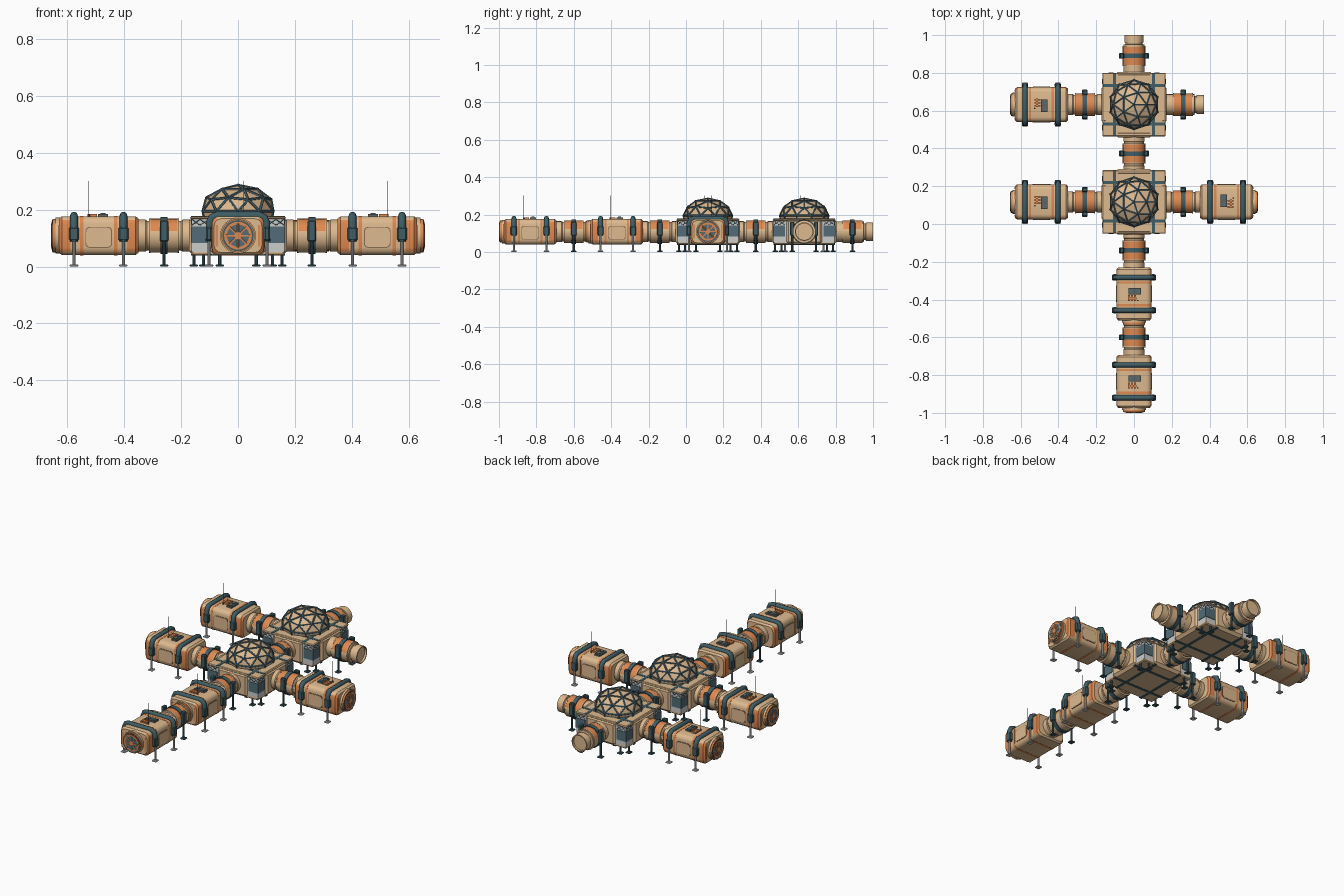
import bpy, bmesh
from math import pi, sin, cos
from mathutils import Matrix, Vector

if "Cube" in bpy.data.objects:
    bpy.data.objects.remove(bpy.data.objects["Cube"])

COLOURS = {
    "tan": (0.73, 0.49, 0.275), "orange": (0.74, 0.25, 0.08),
    "teal": (0.085, 0.15, 0.18), "slate": (0.05, 0.11, 0.13),
    "light_grey": (0.60, 0.61, 0.60), "brown": (0.25, 0.15, 0.08),
    "dark_grey": (0.12, 0.125, 0.12),
}
MATS = []
for name, rgb in COLOURS.items():
    m = bpy.data.materials.new(name)
    m.use_nodes = True
    m.diffuse_color = (*rgb, 1)
    m.node_tree.nodes["Principled BSDF"].inputs["Base Color"].default_value = (*rgb, 1)
    MATS.append(m)
TAN, ORANGE, TEAL, SLATE, GREY, BROWN, DARK = range(len(MATS))
AXIS = 0.109  # height of the tube axis


def paint(verts, mat):
    for f in {f for v in verts for f in v.link_faces}:
        f.material_index = mat


def box(bm, centre, size, mat, bevel=0):
    mx = Matrix.Translation(centre) @ Matrix.Diagonal((*size, 1))
    verts = bmesh.ops.create_cube(bm, size=1, matrix=mx)["verts"]
    paint(verts, mat)
    if bevel:
        edges = list({e for v in verts for e in v.link_edges})
        bmesh.ops.bevel(bm, geom=edges, offset=bevel, segments=1, affect="EDGES", material=-1)


def rod(bm, a, b, r, mat, n=8):
    a, b = Vector(a), Vector(b)
    turn = (b - a).to_track_quat("Z", "Y").to_matrix().to_4x4()
    verts = bmesh.ops.create_cone(bm, cap_ends=True, segments=n, radius1=r, radius2=r,
                                  depth=(b - a).length,
                                  matrix=Matrix.Translation((a + b) / 2) @ turn)["verts"]
    paint(verts, mat)


def skin(bm, rings, mat):
    """Bridge closed point rings and cap both ends."""
    rows = [[bm.verts.new(p) for p in ring] for ring in rings]
    faces = [bm.faces.new(rows[0]), bm.faces.new(rows[-1])]
    n = len(rows[0])
    for a, b in zip(rows, rows[1:]):
        faces += [bm.faces.new((a[i], a[(i + 1) % n], b[(i + 1) % n], b[i])) for i in range(n)]
    for f in faces:
        f.material_index = mat
    bmesh.ops.recalc_face_normals(bm, faces=faces)
    return faces


def lathe(bm, profile, mat, n=24):
    angles = [2 * pi * i / n for i in range(n)]
    return skin(bm, [[(x, r * cos(a), AXIS + r * sin(a)) for a in angles] for x, r in profile], mat)


def rounded_ring(x, hw, hh, c):
    pts = []
    for k, (sy, sz) in enumerate([(1, 1), (-1, 1), (-1, -1), (1, -1)]):
        for j in range(4):
            a = k * pi / 2 + j * pi / 6
            pts.append((x, sy * (hw - c) + c * cos(a), AXIS + sz * (hh - c) + c * sin(a)))
    return pts


def side_plate(bm, y0, y1, hw, hh, mat):
    ring = rounded_ring(0, hw, hh, 0.014)
    skin(bm, [[(u, y, z - 0.006) for _, u, z in ring] for y in (y0, y1)], mat)


def leg(bm, x, y, top, mat):
    rod(bm, (x, y, 0.004), (x, y, top), 0.0055, mat)
    box(bm, (x, y, 0.004), (0.03, 0.03, 0.008), mat, 0.003)


def finish(name, bm, smooth=True):
    if smooth:
        for f in bm.faces:
            f.smooth = True
        for e in bm.edges:
            e.smooth = e.calc_face_angle(0) < 0.6
    me = bpy.data.meshes.new(name)
    bm.to_mesh(me)
    bm.free()
    for m in MATS:
        me.materials.append(m)
    return me


def support_arch(name, w, top, low, r):
    """Tubular inverted U that straddles a body."""
    c = 0.025
    path = [(-w, low), (-w, top - c), (-w + c * 0.3, top - c * 0.3), (-w + c, top),
            (w - c, top), (w - c * 0.3, top - c * 0.3), (w, top - c), (w, low)]
    cu = bpy.data.curves.new(name, "CURVE")
    cu.dimensions, cu.bevel_depth, cu.bevel_resolution, cu.use_fill_caps = "3D", r, 2, True
    sp = cu.splines.new("POLY")
    sp.points.add(len(path) - 1)
    for p, (y, z) in zip(sp.points, path):
        p.co = (0, y, z, 1)
    ob = bpy.data.objects.new(name, cu)
    me = bpy.data.meshes.new_from_object(ob)
    bpy.data.objects.remove(ob)
    me.materials.clear()
    me.materials.append(MATS[SLATE])
    return me


# Habitat body: rounded box along x with orange side ends
bm = bmesh.new()
stations = [-0.14, -0.13, -0.1, 0.1, 0.13, 0.14]
rings = [rounded_ring(x, 0.092 - 0.008 * (abs(x) > 0.135), 0.068 - 0.008 * (abs(x) > 0.135), 0.026)
         for x in stations]
for f in skin(bm, rings, TAN):
    x, nrm = abs(f.calc_center_median().x), f.normal
    if abs(nrm.x) < 0.9 and x > 0.1 and abs(nrm.z) < 0.6:
        f.material_index = ORANGE
# Stripes on the roof and walls, edge strips on the ends, framed side panels
for s in (-1, 1):
    skin(bm, [rounded_ring(s * x, 0.093, 0.069, 0.026) for x in (0.054, 0.066)], ORANGE)
    side_plate(bm, s * 0.085, s * 0.0935, 0.047, 0.037, BROWN)
    side_plate(bm, s * 0.085, s * 0.0950, 0.044, 0.034, TAN)
    box(bm, (0.14, s * 0.074, AXIS), (0.004, 0.009, 0.075), ORANGE)
body = finish("habitat_body", bm)

# Round end door with spoked wheel
bm = bmesh.new()
lathe(bm, [(0.135, 0.063), (0.152, 0.063)], TAN)
lathe(bm, [(0.15, 0.059), (0.162, 0.059)], ORANGE)
lathe(bm, [(0.15, 0.055), (0.1635, 0.055)], SLATE)
lathe(bm, [(0.15, 0.049), (0.1655, 0.049)], ORANGE)
lathe(bm, [(0.15, 0.039), (0.166, 0.039)], TEAL)
lathe(bm, [(0.15, 0.013), (0.1675, 0.013)], ORANGE)
for i in range(8):
    a = i * pi / 4
    rod(bm, (0.1635, 0, AXIS), (0.1635, 0.042 * cos(a), AXIS + 0.042 * sin(a)), 0.0045, ORANGE, 6)
door = finish("end_door", bm)

# Roof equipment and antenna
bm = bmesh.new()
box(bm, (-0.015, 0.005, 0.18), (0.034, 0.066, 0.012), DARK)
for y in (-0.012, 0.022):
    box(bm, (-0.015, y, 0.187), (0.016, 0.02, 0.004), TEAL)
box(bm, (0.024, -0.01, 0.18), (0.01, 0.044, 0.01), ORANGE)
for y in (-0.026, -0.01, 0.006):
    box(bm, (0.022, y, 0.18), (0.032, 0.01, 0.012), ORANGE)
rod(bm, (0.035, 0.02, 0.17), (0.035, 0.02, 0.302), 0.0013, DARK, 6)
rod(bm, (0.035, 0.02, 0.17), (0.035, 0.02, 0.185), 0.004, DARK)
roof_gear = finish("roof_equipment", bm, False)

# Habitat legs and clamps
bm = bmesh.new()
for x in (-0.087, 0.087):
    for y in (-0.102, 0.102):
        leg(bm, x, y, 0.1, GREY)
        box(bm, (x, y, 0.115), (0.034, 0.022, 0.05), SLATE, 0.005)
habitat_legs = finish("habitat_legs", bm)
habitat_arch = support_arch("habitat_arch", 0.1, 0.18, 0.088, 0.0135)


# Connecting tubes: stepped tan tube with an orange upper cover
def tube(name, profile, mid):
    b = bmesh.new()
    lathe(b, profile, TAN)
    for f in lathe(b, [(mid - 0.05, 0.06), (mid + 0.05, 0.06)], TAN):
        if f.normal.z > 0.35:
            f.material_index = ORANGE
    for x in (mid - 0.05, mid + 0.05):
        lathe(b, [(x - 0.003, 0.061), (x + 0.003, 0.061)], TAN)
    lathe(b, [(mid - 0.012, 0.065), (mid + 0.012, 0.065)], SLATE)
    for y in (-0.064, 0.064):
        leg(b, mid, y, 0.1, SLATE)
        box(b, (mid, y, 0.125), (0.03, 0.022, 0.075), SLATE, 0.004)
    return finish(name, b)


link = tube("link_tube", [(-0.1, 0.056), (-0.065, 0.056), (-0.06, 0.052), (0.06, 0.052),
                          (0.065, 0.056), (0.1, 0.056)], 0)
stub = tube("open_tube", [(-0.01, 0.055), (0.15, 0.055), (0.152, 0.045), (0.16, 0.045),
                          (0.162, 0.05), (0.2, 0.05), (0.2, 0.044), (0.188, 0.044)], 0.09)

# Hub core: grey walls, tan roof and floor with crossing strips
bm = bmesh.new()
box(bm, (0, 0, 0.112), (0.326, 0.326, 0.12), GREY)
box(bm, (0, 0, 0.172), (0.336, 0.336, 0.01), TAN, 0.004)
box(bm, (0, 0, 0.05), (0.326, 0.326, 0.02), TAN, 0.005)
for s in (-1, 1):
    for o, z in ((0.102, 0.1755), (0.085, 0.0415)):
        box(bm, (s * o, 0, z), (0.016, 0.33, 0.006), SLATE)
        box(bm, (0, s * o, z), (0.33, 0.016, 0.006), SLATE)
hub = finish("hub_core", bm, False)

# One hub side: tan collar, corner panels, lattice and legs
bm = bmesh.new()
box(bm, (0.155, 0, AXIS), (0.036, 0.2, 0.138), TAN, 0.015)
for s in (-1, 1):
    box(bm, (0.163, s * 0.134, 0.112), (0.006, 0.062, 0.058), TEAL)
    for y0, y1 in ((0.104, 0.134), (0.134, 0.104), (0.134, 0.162), (0.162, 0.134)):
        rod(bm, (0.164, s * y0, 0.146), (0.164, s * y1, 0.166), 0.0014, SLATE, 6)
    leg(bm, 0.155, s * 0.122, 0.05, SLATE)
hub_side = finish("hub_side", bm, False)

# Flattened geodesic dome on a short skirt, with struts along every edge
bm = bmesh.new()
bmesh.ops.create_icosphere(bm, subdivisions=2, radius=0.13)
bmesh.ops.delete(bm, geom=[v for v in bm.verts if v.co.z < -0.01], context="VERTS")
bmesh.ops.scale(bm, verts=bm.verts, vec=(1, 1, 0.7))
bmesh.ops.translate(bm, verts=bm.verts, vec=(0, 0, 0.195))
rim = bmesh.ops.extrude_edge_only(bm, edges=[e for e in bm.edges if e.is_boundary])["geom"]
for v in rim:
    if isinstance(v, bmesh.types.BMVert):
        v.co = (v.co.x * 0.97, v.co.y * 0.97, 0.174)
bmesh.ops.recalc_face_normals(bm, faces=bm.faces)
struts = bmesh.new()
for e in bm.edges:
    rod(struts, e.verts[0].co, e.verts[1].co, 0.005, TEAL, 6)
for v in bm.verts:
    paint(bmesh.ops.create_icosphere(struts, subdivisions=1, radius=0.0065,
                                     matrix=Matrix.Translation(v.co))["verts"], SLATE)
dome = finish("dome_panels", bm, False)
dome_struts = finish("dome_struts", struts, False)


def place(meshes, x, y, angle=0):
    mx = Matrix.Translation((x, y, 0)) @ Matrix.Rotation(angle, 4, "Z")
    for me, dx in meshes:
        ob = bpy.data.objects.new(me.name, me)
        ob.matrix_world = mx @ Matrix.Translation((dx, 0, 0))
        bpy.context.collection.objects.link(ob)


# Layout
HABITAT = [(body, 0), (door, 0), (roof_gear, 0), (habitat_legs, 0),
           (habitat_arch, -0.087), (habitat_arch, 0.087)]
FRONT_HUB, BACK_HUB = 0.117, 0.632
for y in (FRONT_HUB, BACK_HUB):
    place([(hub, 0), (dome, 0), (dome_struts, 0)], 0, y)
    for k in range(4):
        place([(hub_side, 0)], 0, y, k * pi / 2)
for x, y, a in [(-0.49, FRONT_HUB, pi), (-0.49, BACK_HUB, pi), (0.49, FRONT_HUB, 0),
                (0, -0.37, -pi / 2), (0, -0.833, -pi / 2)]:
    place(HABITAT, x, y, a)
for x, y, a in [(-0.26, FRONT_HUB, 0), (-0.26, BACK_HUB, 0), (0.26, FRONT_HUB, 0),
                (0, 0.373, pi / 2), (0, -0.14, pi / 2), (0, -0.6, pi / 2)]:
    place([(link, 0)], x, y, a)
place([(stub, 0)], 0.17, BACK_HUB)
place([(stub, 0)], 0, 0.80, pi / 2)
